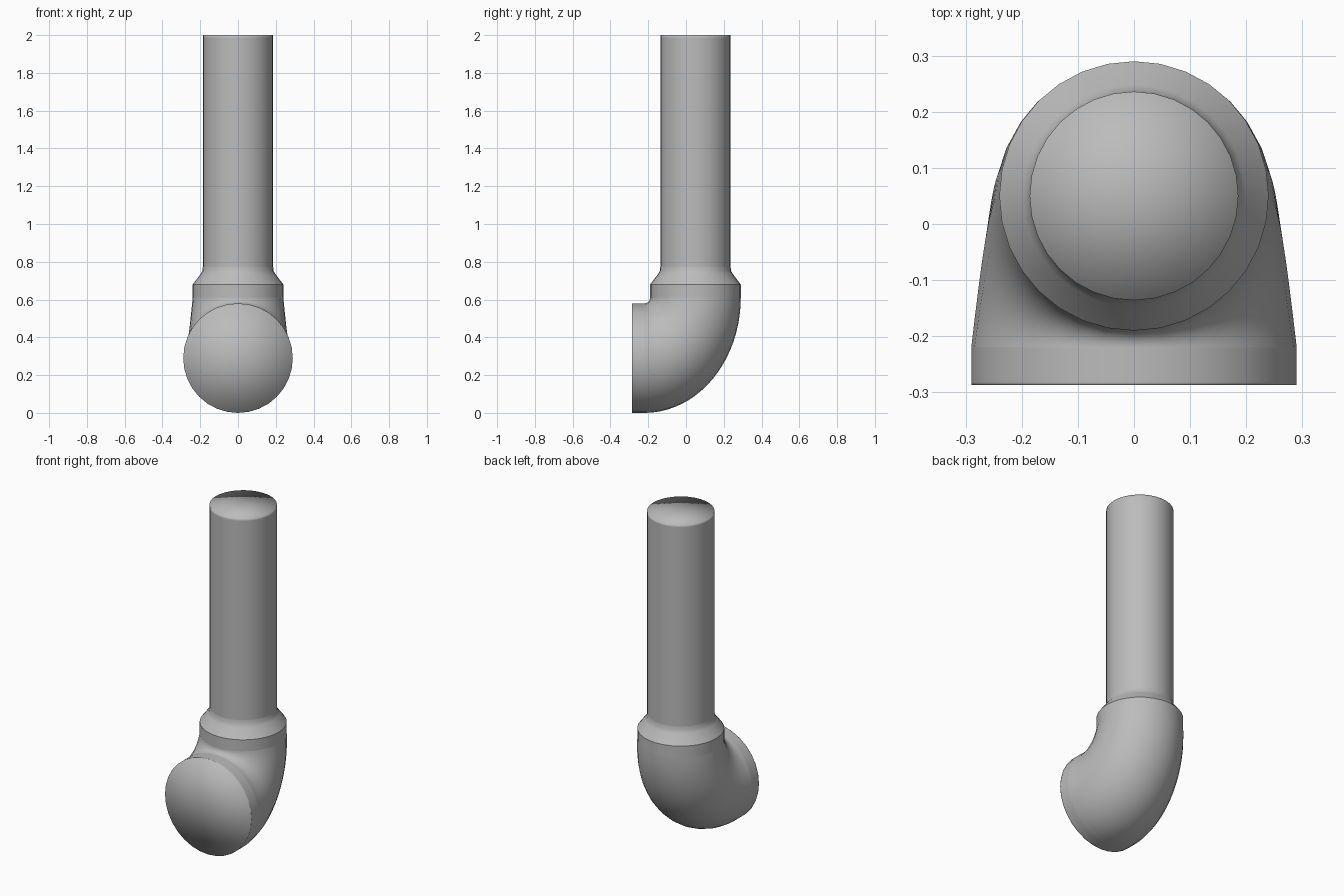
import bpy
import bmesh
from math import sin, cos, pi
from mathutils import Vector

if "Cube" in bpy.data.objects:
    bpy.data.objects.remove(bpy.data.objects["Cube"], do_unlink=True)

SIDES = 32
X, Y, Z = Vector((1, 0, 0)), Vector((0, 1, 0)), Vector((0, 0, 1))

grey = bpy.data.materials.new("pipe grey")
grey.use_nodes = True
color = (0.5, 0.5, 0.5, 1)
grey.diffuse_color = color
grey.node_tree.nodes["Principled BSDF"].inputs["Base Color"].default_value = color


def ring(center, side, up):
    """Points of an ellipse spanned by two half-axis vectors."""
    angles = [2 * pi * i / SIDES for i in range(SIDES)]
    return [center + side * cos(a) + up * sin(a) for a in angles]


def loft(name, rings, cap=None, sharp_rings=()):
    """Skin consecutive rings, with an optional softly shaded end cap."""
    bm = bmesh.new()
    loops = [[bm.verts.new(p) for p in r] for r in rings]
    for a, b in zip(loops, loops[1:]):
        for i in range(SIDES):
            j = (i + 1) % SIDES
            bm.faces.new((a[i], a[j], b[j], b[i]))
    if cap is not None:
        hub = bm.verts.new(cap)
        last = loops[-1]
        for i in range(SIDES):
            bm.faces.new((last[i], last[(i + 1) % SIDES], hub))
    for k in sharp_rings:
        for i in range(SIDES):
            bm.edges.get((loops[k][i], loops[k][(i + 1) % SIDES])).smooth = False
    for f in bm.faces:
        f.smooth = True
    mesh = bpy.data.meshes.new(name)
    bm.to_mesh(mesh)
    bm.free()
    mesh.materials.append(grey)
    obj = bpy.data.objects.new(name, mesh)
    bpy.context.collection.objects.link(obj)
    return obj


def upright(z, r):
    return ring(Vector((0, 0.05, z)), X * r, Y * r)


def facing(y, r):
    return ring(Vector((0, y, 0.29)), X * r, Z * r)


# Straight pipe with a closed top
loft("riser_pipe", [upright(z, 0.186) for z in (0.75, 1.985, 2.0)],
     cap=Vector((0, 0.05, 2.0)))

# Collar that tapers into the straight pipe
loft("upper_collar", [upright(z, r) for z, r in
                      ((0.61, 0.24), (0.68, 0.24), (0.735, 0.198), (0.75, 0.189), (0.775, 0.186))],
     sharp_rings=(1,))

# Closed collar on the front opening
loft("front_collar", [facing(y, 0.29) for y in (-0.22, -0.282, -0.287)],
     cap=Vector((0, -0.287, 0.29)))

# Elbow swept about a pivot on the inside of the bend
pivot = Vector((0, -0.22, 0.61))
bend = []
steps = 20
for k in range(steps + 1):
    t = k / steps
    s, c = sin(t * pi / 2), cos(t * pi / 2)
    inner = pivot + Y * 0.03 * s - Z * 0.03 * c
    outer = pivot + Y * 0.51 * s - Z * 0.61 * c
    half_width = 0.29 - 0.05 * t
    bend.append(ring((inner + outer) / 2, X * half_width, (outer - inner) / 2))
loft("elbow", bend)

# Consistent outward faces
for name in ("riser_pipe", "upper_collar", "front_collar", "elbow"):
    mesh = bpy.data.objects[name].data
    bm = bmesh.new()
    bm.from_mesh(mesh)
    bmesh.ops.recalc_face_normals(bm, faces=bm.faces)
    bm.to_mesh(mesh)
    bm.free()
